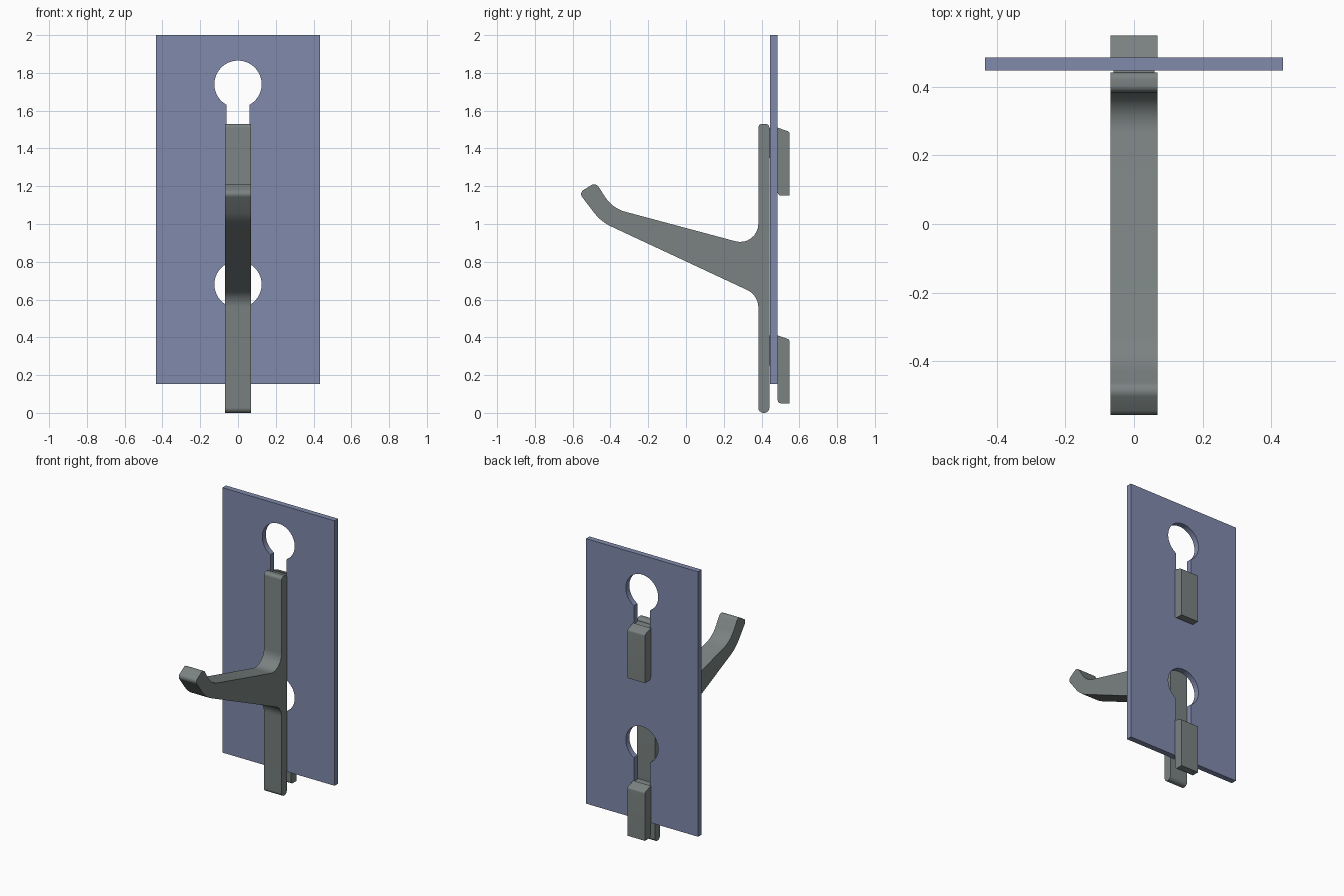
import bpy, bmesh, math
from mathutils import Vector

if "Cube" in bpy.data.objects:
    bpy.data.objects.remove(bpy.data.objects["Cube"])


def material(name, rgb):
    m = bpy.data.materials.new(name)
    m.diffuse_color = (*rgb, 1)
    m.use_nodes = True
    m.node_tree.nodes["Principled BSDF"].inputs["Base Color"].default_value = m.diffuse_color
    return m


GREY = material("warm grey", (0.195, 0.224, 0.220))
BLUE = material("slate blue", (0.215, 0.255, 0.410))


def rounded(corners, steps=8):
    """Outline with each corner (a, b, tangent length) replaced by an arc."""
    pts = []
    for i, (a, b, t) in enumerate(corners):
        p = Vector((a, b))
        if t == 0:
            pts.append(p)
            continue
        u = (Vector(corners[i - 1][:2]) - p).normalized()
        v = (Vector(corners[(i + 1) % len(corners)][:2]) - p).normalized()
        half = u.angle(v) / 2
        centre = p + (u + v).normalized() * (t / math.cos(half))
        r0, r1 = p + u * t - centre, p + v * t - centre
        sweep = math.pi - 2 * half
        for k in range(steps + 1):
            f = k / steps
            pts.append(centre + (r0 * math.sin((1 - f) * sweep)
                                 + r1 * math.sin(f * sweep)) / math.sin(sweep))
    return pts


def extrude(name, pts, to_3d, depth, mat, smooth=True):
    """Fill an outline and extrude it along the depth vector."""
    bm = bmesh.new()
    face = bm.faces.new([bm.verts.new(to_3d(p)) for p in pts])
    top = bmesh.ops.extrude_face_region(bm, geom=[face])["geom"]
    bmesh.ops.translate(bm, vec=depth,
                        verts=[e for e in top if isinstance(e, bmesh.types.BMVert)])
    bmesh.ops.recalc_face_normals(bm, faces=bm.faces)
    mesh = bpy.data.meshes.new(name)
    bm.to_mesh(mesh)
    bm.free()
    mesh.materials.append(mat)
    ob = bpy.data.objects.new(name, mesh)
    bpy.context.collection.objects.link(ob)
    if smooth:
        shade(ob)
    return ob


def shade(ob):
    bpy.ops.object.select_all(action='DESELECT')
    ob.select_set(True)
    bpy.context.view_layer.objects.active = ob
    bpy.ops.object.shade_smooth_by_angle(angle=math.radians(30))


def side_part(name, corners, half_width):
    """Side profile (y, z) extruded across x."""
    return extrude(name, rounded(corners), lambda p: (-half_width, p.x, p.y),
                   (2 * half_width, 0, 0), GREY)


# Hook: upright bar with a tapering arm and upturned tip
side_part("hook", [
    (0.383, 0, 0.027), (0.441, 0, 0.027),
    (0.441, 1.53, 0.02), (0.383, 1.53, 0.02),
    (0.383, 0.876, 0.125), (-0.389, 1.083, 0.07),
    (-0.478, 1.22, 0.028), (-0.567, 1.165, 0.028),
    (-0.45, 1.012, 0.06), (0.383, 0.623, 0.065)], 0.068)

# Rear tabs and the necks joining them to the bar through the slots
for label, z in (("upper", 1.15), ("lower", 0.05)):
    side_part(label + "_tab", [
        (0.485, z, 0.02), (0.549, z, 0), (0.549, z + 0.338, 0.012),
        (0.485, z + 0.36, 0)], 0.068)
    side_part(label + "_neck", [
        (0.43, z + 0.2, 0), (0.50, z + 0.2, 0),
        (0.50, z + 0.354, 0), (0.43, z + 0.36, 0)], 0.06)

# Wall plate
plate = extrude("wall_plate",
                [Vector(p) for p in ((-0.433, 0.152), (0.433, 0.152),
                                     (0.433, 2), (-0.433, 2))],
                lambda p: (p.x, 0.446, p.y), (0, 0.039, 0), BLUE, smooth=False)

# Keyholes: round opening with a slot below
R, SLOT = 0.125, 0.062
start = math.asin(SLOT / R)
for z in (1.74, 0.68):
    outline = [Vector((-SLOT, z - 0.4)), Vector((SLOT, z - 0.4))]
    for k in range(49):
        a = -math.pi / 2 + start + (2 * math.pi - 2 * start) * k / 48
        outline.append(Vector((R * math.cos(a), z + R * math.sin(a))))
    cutter = extrude("keyhole_cutter", outline, lambda p: (p.x, 0.4, p.y),
                     (0, 0.15, 0), BLUE, smooth=False)
    mod = plate.modifiers.new("keyhole", 'BOOLEAN')
    mod.operation, mod.solver, mod.object = 'DIFFERENCE', 'EXACT', cutter
    bpy.context.view_layer.objects.active = plate
    bpy.ops.object.modifier_apply(modifier=mod.name)
    bpy.data.objects.remove(cutter)
shade(plate)
